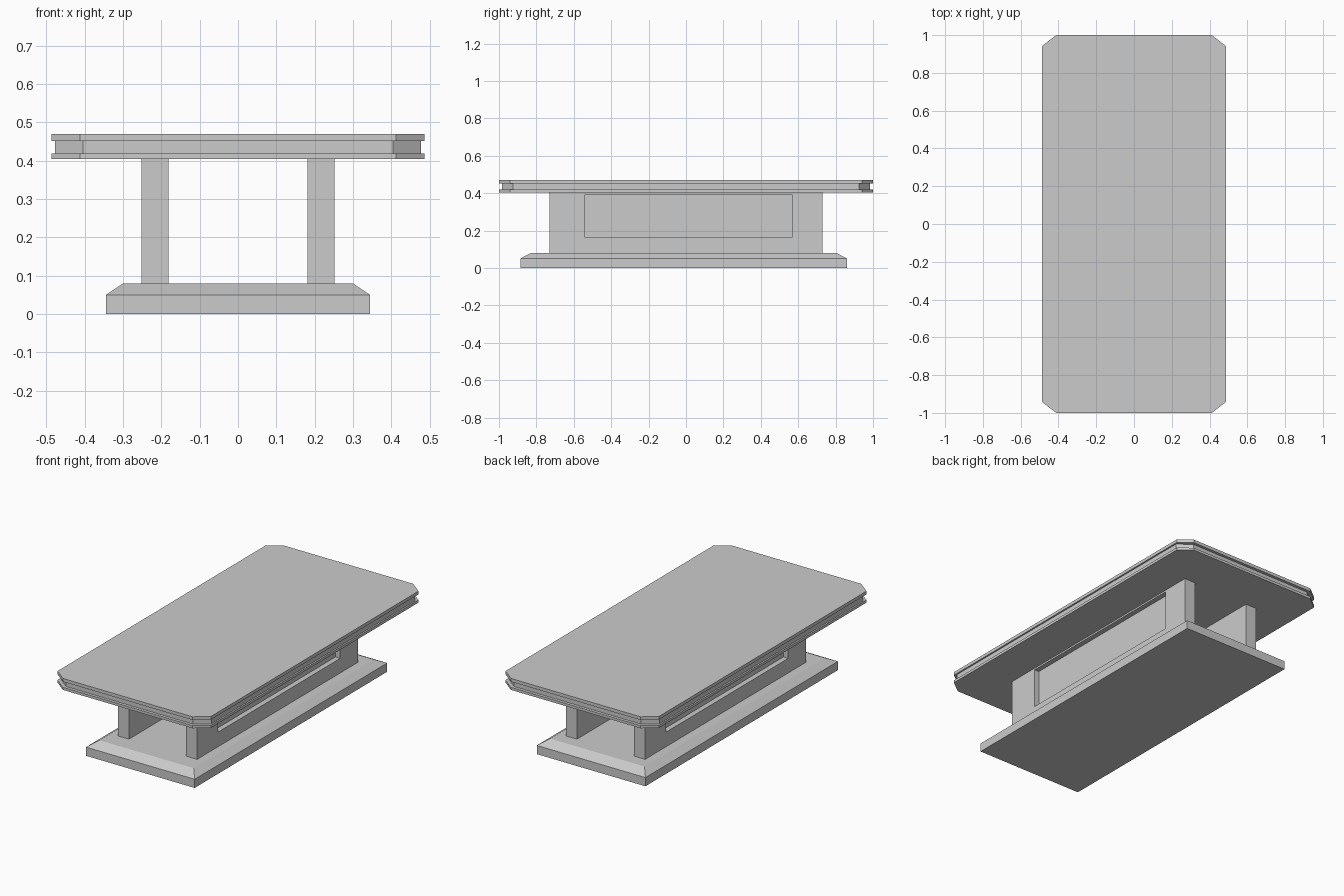
import bpy
import bmesh
from math import pi
from mathutils import Matrix

cube = bpy.data.objects.get("Cube")
if cube:
    bpy.data.objects.remove(cube, do_unlink=True)

GREY = (0.6, 0.6, 0.6, 1.0)
grey = bpy.data.materials.new("plain_grey")
grey.use_nodes = True
grey.diffuse_color = GREY
grey.node_tree.nodes["Principled BSDF"].inputs["Base Color"].default_value = GREY


def finish(name, bm):
    bmesh.ops.recalc_face_normals(bm, faces=bm.faces)
    mesh = bpy.data.meshes.new(name)
    bm.to_mesh(mesh)
    bm.free()
    mesh.materials.append(grey)
    obj = bpy.data.objects.new(name, mesh)
    bpy.context.collection.objects.link(obj)
    return obj


def loft(name, rings):
    """Closed solid through stacked outlines, each (points, height)."""
    bm = bmesh.new()
    loops = [[bm.verts.new((x, y, z)) for x, y in pts] for pts, z in rings]
    bm.faces.new(loops[0])
    bm.faces.new(loops[-1])
    for low, high in zip(loops, loops[1:]):
        n = len(low)
        for i in range(n):
            j = (i + 1) % n
            bm.faces.new((low[i], low[j], high[j], high[i]))
    return finish(name, bm)


def rect(x, y0, y1):
    return [(-x, y0), (x, y0), (x, y1), (-x, y1)]


def cut_corner_rect(x, y, cx, cy):
    """Rectangle with corners clipped at cx along the ends and cy along the sides."""
    return [(-cx, -y), (cx, -y), (x, -cy), (x, cy),
            (cx, y), (-cx, y), (-x, cy), (-x, -cy)]


# Plinth with sloped shoulder
loft("base_plinth", [(rect(0.345, -0.886, 0.861), 0),
                     (rect(0.345, -0.886, 0.861), 0.05),
                     (rect(0.3, -0.83, 0.805), 0.08)])

# Tabletop: two slabs around a slightly set-back core
outer = cut_corner_rect(0.487, 1.0, 0.412, 0.942)
inner = cut_corner_rect(0.478, 0.983, 0.404, 0.925)
loft("tabletop", [(outer, 0.404), (outer, 0.419), (inner, 0.419),
                  (inner, 0.451), (outer, 0.451), (outer, 0.47)])


# Upright panels, each with a shallow recess on its outer face
def upright(name, turn):
    bm = bmesh.new()
    bmesh.ops.create_cube(bm, size=1)
    bmesh.ops.scale(bm, vec=(0.071, 1.462, 0.325), verts=bm.verts)
    bmesh.ops.translate(bm, vec=(0.2165, 0, 0.2425), verts=bm.verts)
    bm.normal_update()
    face = max(bm.faces, key=lambda f: f.calc_center_median().x)
    bmesh.ops.inset_individual(bm, faces=[face], thickness=0.01)
    for v in face.verts:
        v.co.y = 0.567 if v.co.y > 0 else -0.54
        v.co.z = 0.394 if v.co.z > 0.24 else 0.164
    floor = bmesh.ops.extrude_discrete_faces(bm, faces=[face])["faces"][0]
    bmesh.ops.translate(bm, vec=(-0.03, 0, 0), verts=floor.verts)
    bmesh.ops.transform(bm, matrix=Matrix.Rotation(turn, 4, "Z"), verts=bm.verts)
    return finish(name, bm)


upright("left_upright", 0)
upright("right_upright", pi)
